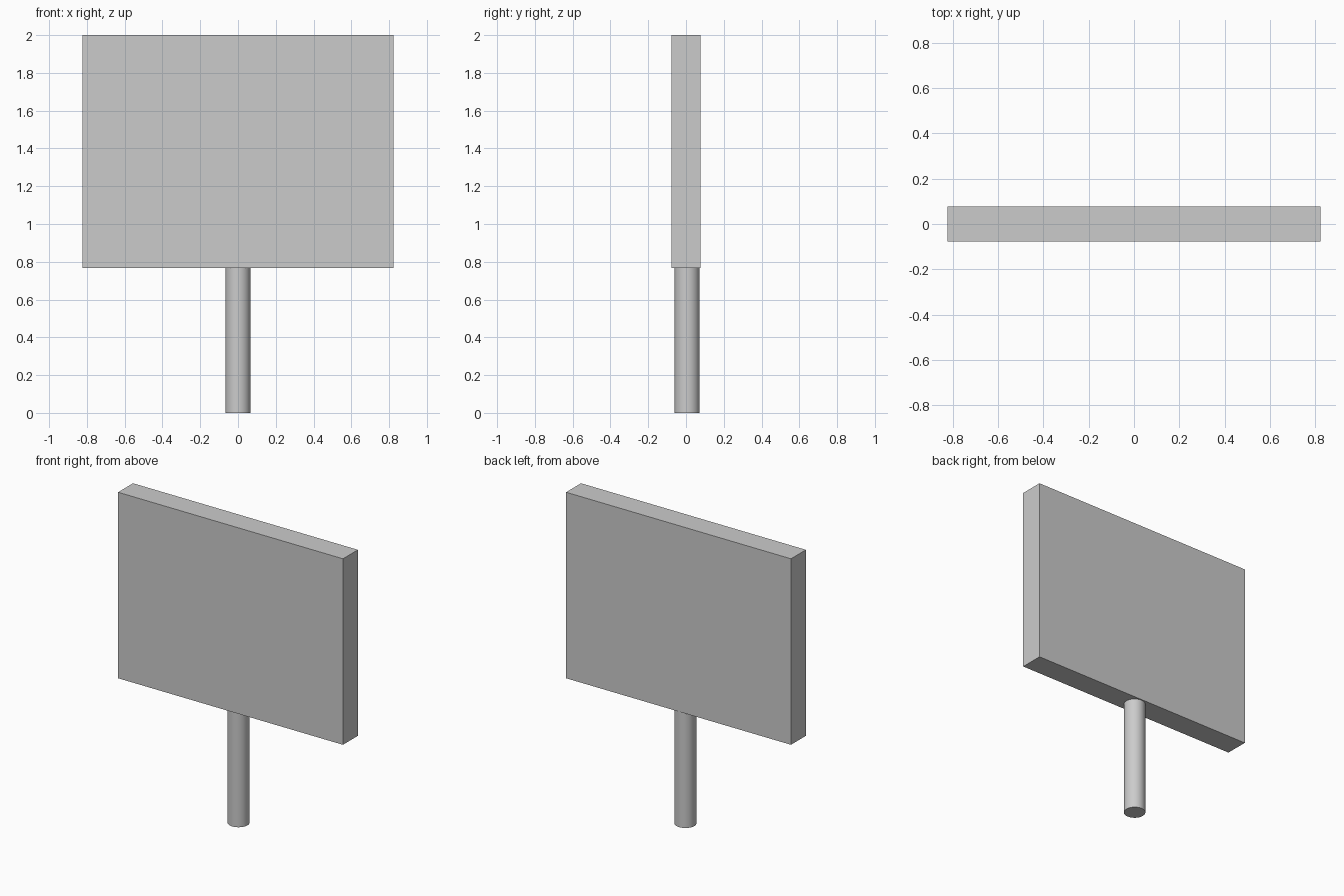
import bpy

if "Cube" in bpy.data.objects:
    bpy.data.objects.remove(bpy.data.objects["Cube"])

BOARD_W, BOARD_D = 1.648, 0.156
BOARD_BOTTOM, TOP = 0.768, 2.0
POST_R, POST_Y = 0.066, 0.006

# Flat rectangular sign panel
bpy.ops.mesh.primitive_cube_add(size=1, location=(0, 0, (BOARD_BOTTOM + TOP) / 2))
panel = bpy.context.object
panel.name = "sign_panel"
panel.scale = (BOARD_W, BOARD_D, TOP - BOARD_BOTTOM)
bpy.ops.object.transform_apply(location=False, rotation=False, scale=True)

# Round post meeting the underside of the panel
bpy.ops.mesh.primitive_cylinder_add(vertices=48, radius=POST_R, depth=BOARD_BOTTOM,
                                    location=(0, POST_Y, BOARD_BOTTOM / 2))
post = bpy.context.object
post.name = "post"
bpy.ops.object.shade_smooth_by_angle()
